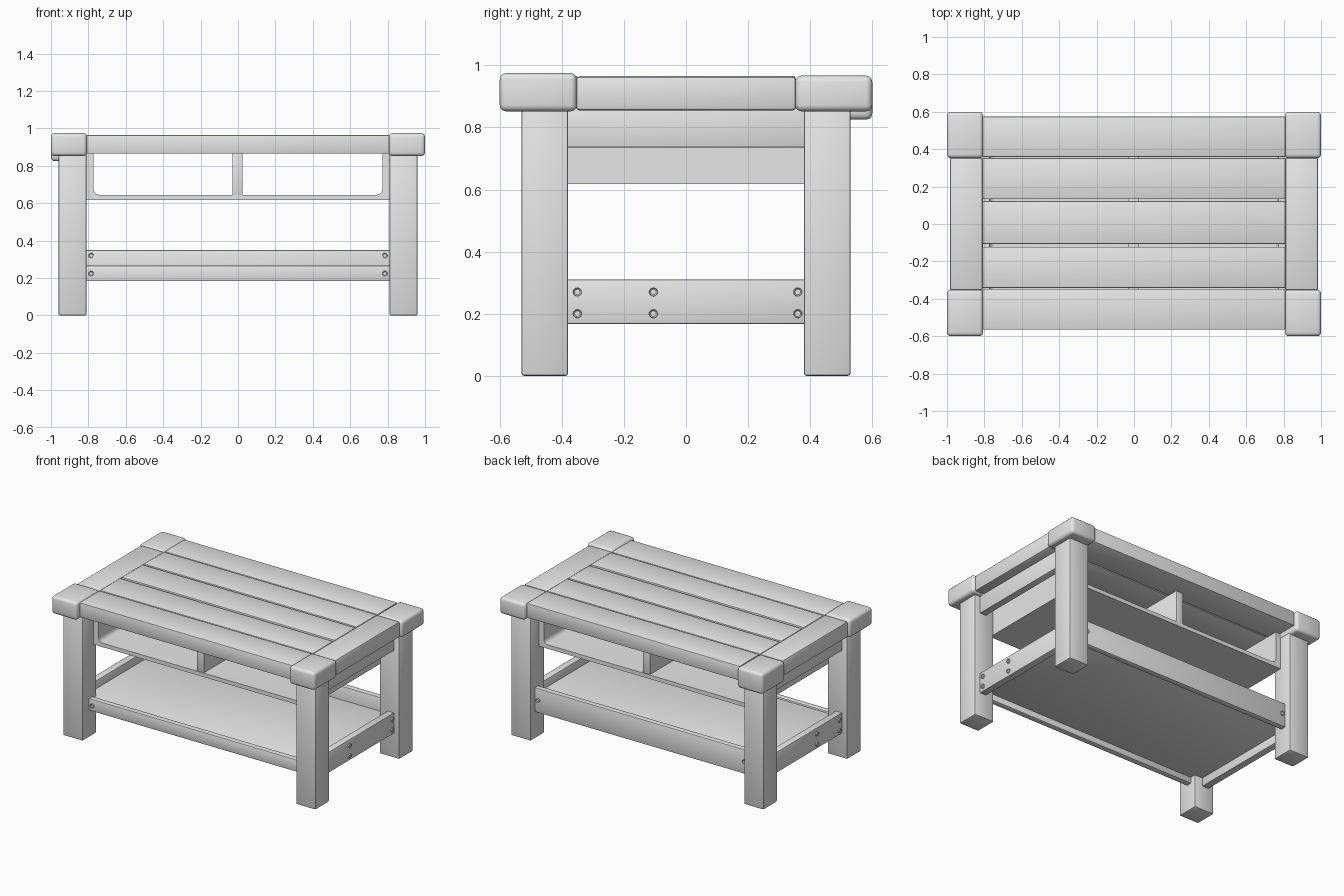
import bpy, bmesh
from math import pi, sin, cos
from mathutils import Matrix, Vector

if "Cube" in bpy.data.objects:
    bpy.data.objects.remove(bpy.data.objects["Cube"], do_unlink=True)

grey = bpy.data.materials.new("plain_grey")
grey.use_nodes = True
GREY = (0.8, 0.8, 0.8, 1)
grey.diffuse_color = GREY
grey.node_tree.nodes["Principled BSDF"].inputs["Base Color"].default_value = GREY


def finish(name, bm):
    """Turn a bmesh into a grey, smooth-by-angle object."""
    bmesh.ops.recalc_face_normals(bm, faces=bm.faces)
    mesh = bpy.data.meshes.new(name)
    bm.to_mesh(mesh)
    bm.free()
    mesh.materials.append(grey)
    obj = bpy.data.objects.new(name, mesh)
    bpy.context.collection.objects.link(obj)
    bpy.ops.object.select_all(action='DESELECT')
    obj.select_set(True)
    bpy.context.view_layer.objects.active = obj
    bpy.ops.object.shade_smooth_by_angle(angle=0.6)
    return obj


def board(name, xs, ys, zs, bevel=0.006, segments=2):
    """Box between two limits on each axis, with eased edges."""
    bm = bmesh.new()
    bmesh.ops.create_cube(bm, size=1)
    for v in bm.verts:
        v.co = [sum(lim) / 2 + c * abs(lim[1] - lim[0])
                for c, lim in zip(v.co, (xs, ys, zs))]
    if bevel:
        bmesh.ops.bevel(bm, geom=bm.edges[:], offset=bevel, segments=segments,
                        profile=0.5, affect='EDGES')
    return finish(name, bm)


def bolt(name, pos, direction):
    """Round bolt head with a recessed centre, facing along direction."""
    bm = bmesh.new()
    bmesh.ops.create_cone(bm, cap_ends=True, segments=14,
                          radius1=0.015, radius2=0.013, depth=0.016)
    top = [f for f in bm.faces if f.normal.z > 0.9]
    bmesh.ops.inset_region(bm, faces=top, thickness=0.004)
    bmesh.ops.translate(bm, verts=top[0].verts[:], vec=(0, 0, -0.004))
    turn = Vector(direction).to_track_quat('Z', 'Y').to_matrix().to_4x4()
    bm.transform(Matrix.Translation(pos) @ turn)
    return finish(name, bm)


def span(side, a, b):
    return (side * a, side * b)


# Legs and chunky corner caps
for sx, side in ((-1, "right"), (1, "left")):
    for sy, end in ((-1, "front"), (1, "back")):
        board(f"{side}_{end}_leg", span(sx, 0.81, 0.96), span(sy, 0.38, 0.53),
              (0, 0.87), 0.008)
        low = 0.825 if (sx, sy) == (-1, 1) else 0.852
        high = 0.975 if sy < 0 else 0.967
        board(f"{side}_{end}_corner_cap", span(sx, 0.807, 1.0),
              span(sy, 0.352, 0.60), (low, high), 0.02, 3)

# Five top planks
for i, ys in enumerate([(-0.565, -0.347), (-0.342, -0.122), (-0.107, 0.122),
                        (0.133, 0.353), (0.358, 0.575)]):
    board(f"top_plank_{i + 1}", (-0.81, 0.81), ys, (0.865, 0.965))

# End pieces: top frame, apron board, lower rail and its bolts
for s, side in ((-1, "right"), (1, "left")):
    board(f"{side}_top_end", span(s, 0.808, 0.985), (-0.355, 0.355),
          (0.855, 0.965), 0.012)
    board(f"{side}_apron", span(s, 0.87, 0.92), (-0.385, 0.385), (0.735, 0.865))
    board(f"{side}_lower_rail", span(s, 0.87, 0.92), (-0.385, 0.385),
          (0.167, 0.31))
    for y in (-0.35, -0.105, 0.36):
        for z in (0.2, 0.27):
            bolt(f"{side}_rail_bolt", (s * 0.92, y, z), (s, 0, 0))

# Under-top tray: rounded U profile pushed through the depth
WALL, FLOOR, R = 0.772, 0.645, 0.03
inner = [(WALL, 0.868)]
for k in range(6):
    a = k / 5 * pi / 2
    inner.append((WALL - R + R * cos(a), FLOOR + R - R * sin(a)))
half = [(0.815, 0.618), (0.815, 0.868)] + inner
profile = half + [(-x, z) for x, z in reversed(half)]
bm = bmesh.new()
face = bm.faces.new([bm.verts.new((x, -0.41, z)) for x, z in profile])
out = bmesh.ops.extrude_face_region(bm, geom=[face])
bmesh.ops.translate(bm, vec=(0, 0.85, 0),
                    verts=[g for g in out["geom"]
                           if isinstance(g, bmesh.types.BMVert)])
finish("tray", bm)
board("tray_divider", (-0.03, 0.025), (-0.405, 0.435), (0.64, 0.868), 0.004)

# Lower shelf with a low front rail and a taller back rail
board("lower_shelf", (-0.875, 0.875), (-0.425, 0.45), (0.225, 0.255), 0.003)
board("front_rail", (-0.815, 0.815), (-0.46, -0.42), (0.183, 0.266))
board("back_rail", (-0.815, 0.815), (0.445, 0.485), (0.183, 0.35))
for x in (-0.785, 0.785):
    bolt("front_rail_bolt", (x, -0.46, 0.224), (0, -1, 0))
    bolt("back_rail_inner_bolt", (x, 0.445, 0.32), (0, -1, 0))
    bolt("back_rail_outer_bolt", (x, 0.485, 0.27), (0, 1, 0))
